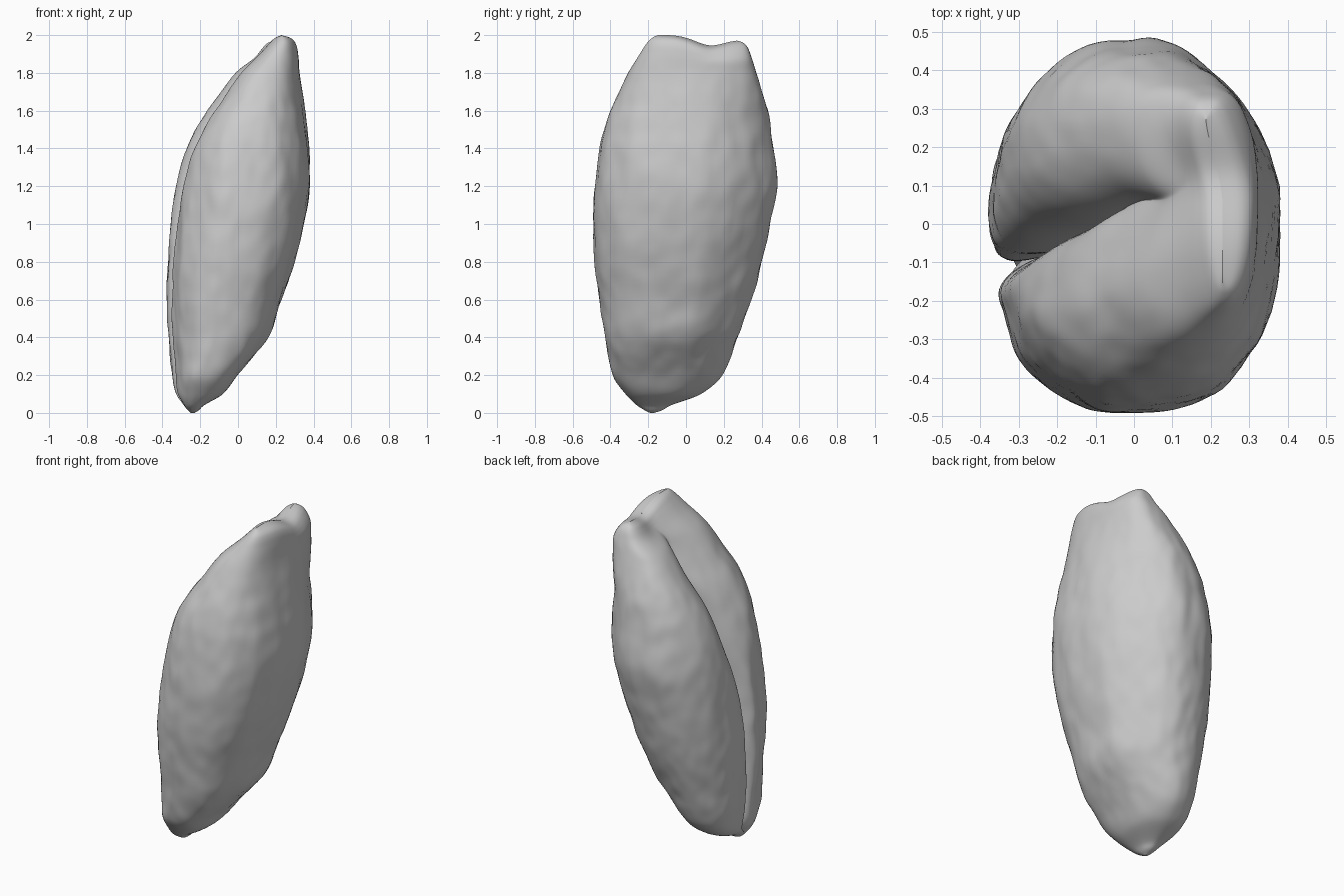
import bpy, bmesh, math
from mathutils import Vector, noise

cube = bpy.data.objects.get("Cube")
if cube:
    bpy.data.objects.remove(cube, do_unlink=True)

# Section limits up the grain: z, x min, x max, y min, y max
SECTIONS = [
    (0, -.25, -.23, -.19, -.17), (.012, -.265, -.21, -.215, -.13),
    (.04, -.29, -.18, -.26, -.08), (.1, -.335, -.08, -.32, .08),
    (.2, -.36, 0, -.39, .19), (.4, -.386, .15, -.425, .27),
    (.6, -.396, .23, -.46, .35), (.8, -.396, .3, -.485, .4),
    (1, -.382, .35, -.49, .445), (1.2, -.36, .38, -.485, .48),
    (1.4, -.315, .375, -.46, .465), (1.5, -.277, .363, -.435, .45),
    (1.6, -.212, .35, -.4, .43), (1.8, -.045, .325, -.305, .37),
    (1.9, .075, .32, -.245, .345), (1.96, .15, .308, -.205, .325),
    (1.988, .19, .28, -.175, .3), (2, .23, .23, -.15, .27)]
# Crease up the grain: z, depth, opening angle, sideways offset
CREASE = [(0, 0, .3, 0), (.1, .4, .12, 0), (.3, .5, .07, -.04),
          (.9, .55, .08, -.07), (1.15, .6, .12, -.06), (1.4, .68, .2, -.035),
          (1.65, .7, .34, 0), (1.82, .62, .45, -.01), (1.92, .4, .6, 0),
          (2, 0, .6, 0)]
RINGS, SEGMENTS = 120, 144


def sample(table, z):
    """Smooth interpolation of the table rows at height z."""
    i = max(j for j in range(len(table) - 1) if table[j][0] <= z or j == 0)
    a, b = table[i], table[i + 1]
    before, after = table[max(i - 1, 0)], table[min(i + 2, len(table) - 1)]
    h = b[0] - a[0]
    t = (z - a[0]) / h
    out = []
    for k in range(1, len(a)):
        m0 = (b[k] - before[k]) / (b[0] - before[0]) * h
        m1 = (after[k] - a[k]) / (after[0] - a[0]) * h
        d = b[k] - a[k]
        out.append(a[k] + t * (m0 + t * (3 * d - 2 * m0 - m1 + t * (m0 + m1 - 2 * d))))
    return out


def smooth(v):
    v = min(max(v, 0), 1)
    return v * v * (3 - 2 * v)


def mix(a, b, t):
    return a + (b - a) * t


def gauss(v):
    return math.exp(-v * v)


def surface_point(z, s):
    x0, x1, y0, y1 = sample(SECTIONS, z)
    depth, opening, offset = sample(CREASE, z)
    cx, cy, rx, ry = (x0 + x1) / 2, (y0 + y1) / 2, (x1 - x0) / 2, (y1 - y0) / 2
    body = smooth(z / .3) * smooth((2 - z) / .4)
    top = smooth((z - 1.5) / .4)
    # Angle from the crease, packed densely near it
    u = math.copysign(abs(s) ** 1.6, s) * math.pi
    c, sn = -math.cos(u), -math.sin(u)
    # Rounded section, each quarter with its own squareness
    plain, back = smooth(c * .5 + .5), smooth(sn * .5 + .5)
    front_plain = 2.5 + .4 * gauss((z - .3) / .2)
    n = mix(mix(2.12, mix(2.55, 3.5, top), back),
            mix(front_plain, mix(1.8, 2.8, top), back), plain)
    r = (abs(c) ** n + abs(sn) ** n) ** (-1 / n)
    # Slit with rounded lips, widening to a soft bowl near the tip
    notch = math.exp(-(abs(u) / opening) ** mix(1.2, 2, top))
    r *= (1 - depth * notch) * (1 - .09 * body * gauss(u / .35))
    x, y = cx + rx * r * c, cy + ry * r * sn
    y += (offset * gauss(u / .7) + .04 * notch) * min(1, ry / .3)
    # The front lobe sits a little further in
    x += .045 * body * max(0, -c) * smooth(u / .4)
    # Low swelling on the plain side near the foot
    x += .012 * smooth(c) * gauss((y + .05) / .2) * gauss((z - .44) / .09)
    # The rear peak curls inward, with a dip between the two peaks
    tip = smooth((z - 1.8) / .2)
    x -= .045 * tip * tip * smooth((y - .05) / .25)
    p = Vector((x, y, z - tip * (.03 * gauss((y - .13) / .1) + .025 * smooth((y + .1) / .25))))
    # Gentle lumps, fading at the ends and inside the crease
    q = Vector((x * 7, y * 7, z * 4))
    lump = noise.noise(q) * .008 + noise.noise(q * 2.3) * .005
    p += Vector((c, sn, 0)) * lump * body * (1 - notch)
    return p


# Grain body lofted from rings, closing to a ridge line at the tip
bm = bmesh.new()
rings = []
for i in range(RINGS):
    z = 1 - math.cos(math.pi * i / (RINGS - 1))
    rings.append([bm.verts.new(surface_point(z, 2 * j / SEGMENTS - 1))
                  for j in range(SEGMENTS)])
for low, high in zip(rings, rings[1:]):
    for j in range(SEGMENTS):
        k = (j + 1) % SEGMENTS
        bm.faces.new((low[j], low[k], high[k], high[j]))
bm.faces.new(rings[0][::-1])
bmesh.ops.recalc_face_normals(bm, faces=bm.faces)
mesh = bpy.data.meshes.new("grain_body")
bm.to_mesh(mesh)
bm.free()
grain = bpy.data.objects.new("grain_body", mesh)
bpy.context.collection.objects.link(grain)

# Plain grey
grey = bpy.data.materials.new("light_grey")
grey.use_nodes = True
colour = (.6, .6, .6, 1)
grey.diffuse_color = colour
grey.node_tree.nodes["Principled BSDF"].inputs["Base Color"].default_value = colour
mesh.materials.append(grey)

bpy.context.view_layer.objects.active = grain
grain.select_set(True)
bpy.ops.object.shade_smooth_by_angle(angle=math.radians(60))
